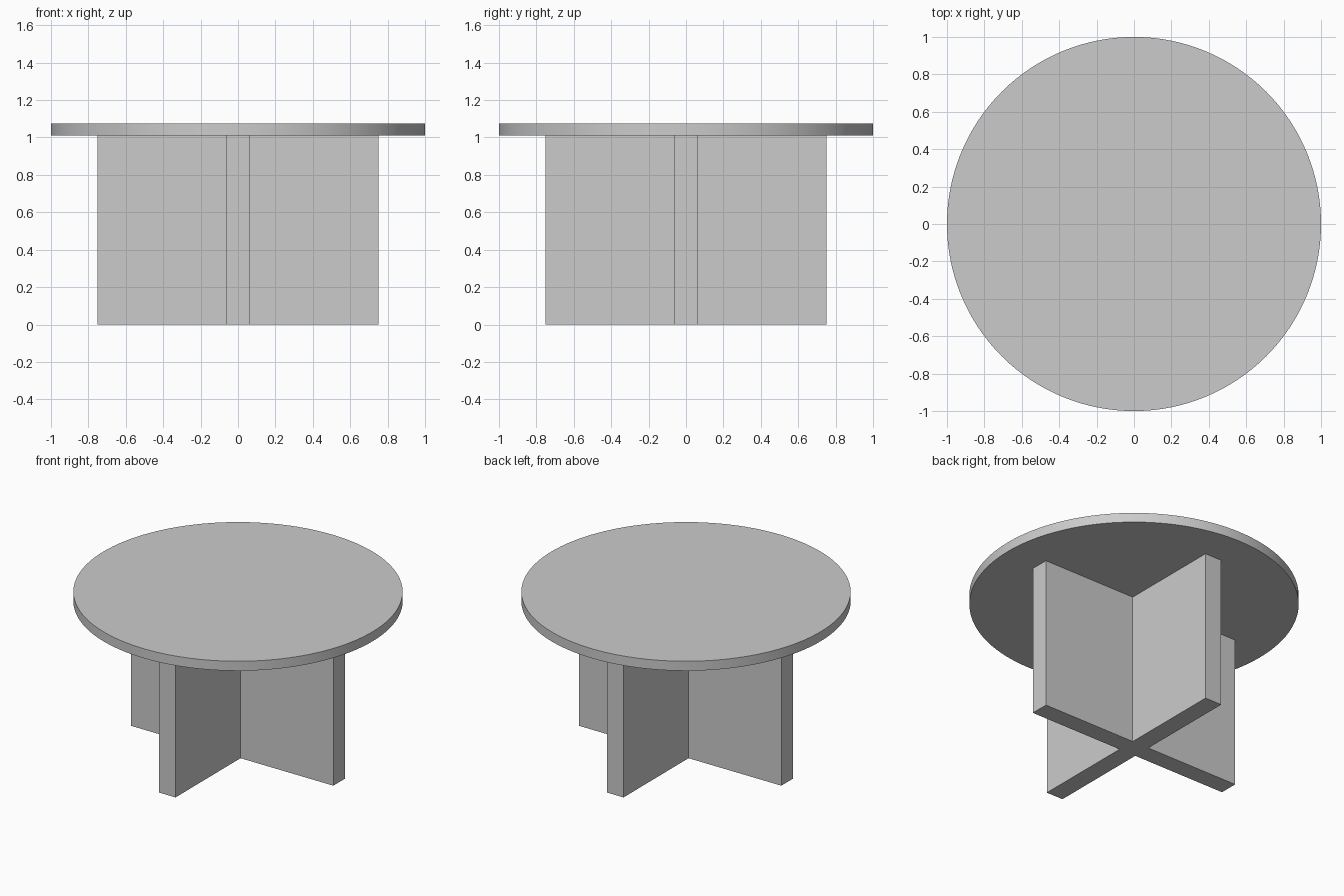
import bpy, bmesh

if "Cube" in bpy.data.objects:
    bpy.data.objects.remove(bpy.data.objects["Cube"])

LEG_H, TOP_Z = 1.012, 1.076
REACH, HALF_T = 0.75, 0.062

# Cross-shaped base: one corner of the plus outline, turned four times and extruded
bm = bmesh.new()
corner = [(REACH, -HALF_T), (REACH, HALF_T), (HALF_T, HALF_T)]
outline = []
for _ in range(4):
    outline += corner
    corner = [(-y, x) for x, y in corner]
face = bm.faces.new([bm.verts.new((x, y, 0)) for x, y in outline])
ext = bmesh.ops.extrude_face_region(bm, geom=[face])
bmesh.ops.translate(bm, vec=(0, 0, LEG_H),
                    verts=[g for g in ext["geom"] if isinstance(g, bmesh.types.BMVert)])
bmesh.ops.recalc_face_normals(bm, faces=bm.faces)
mesh = bpy.data.meshes.new("cross_base")
bm.to_mesh(mesh)
bm.free()
bpy.context.collection.objects.link(bpy.data.objects.new("cross_base", mesh))

# Round tabletop
bpy.ops.mesh.primitive_cylinder_add(vertices=128, radius=1, depth=TOP_Z - LEG_H,
                                    location=(0, 0, (TOP_Z + LEG_H) / 2))
bpy.context.object.name = "tabletop"
bpy.ops.object.shade_smooth_by_angle()
